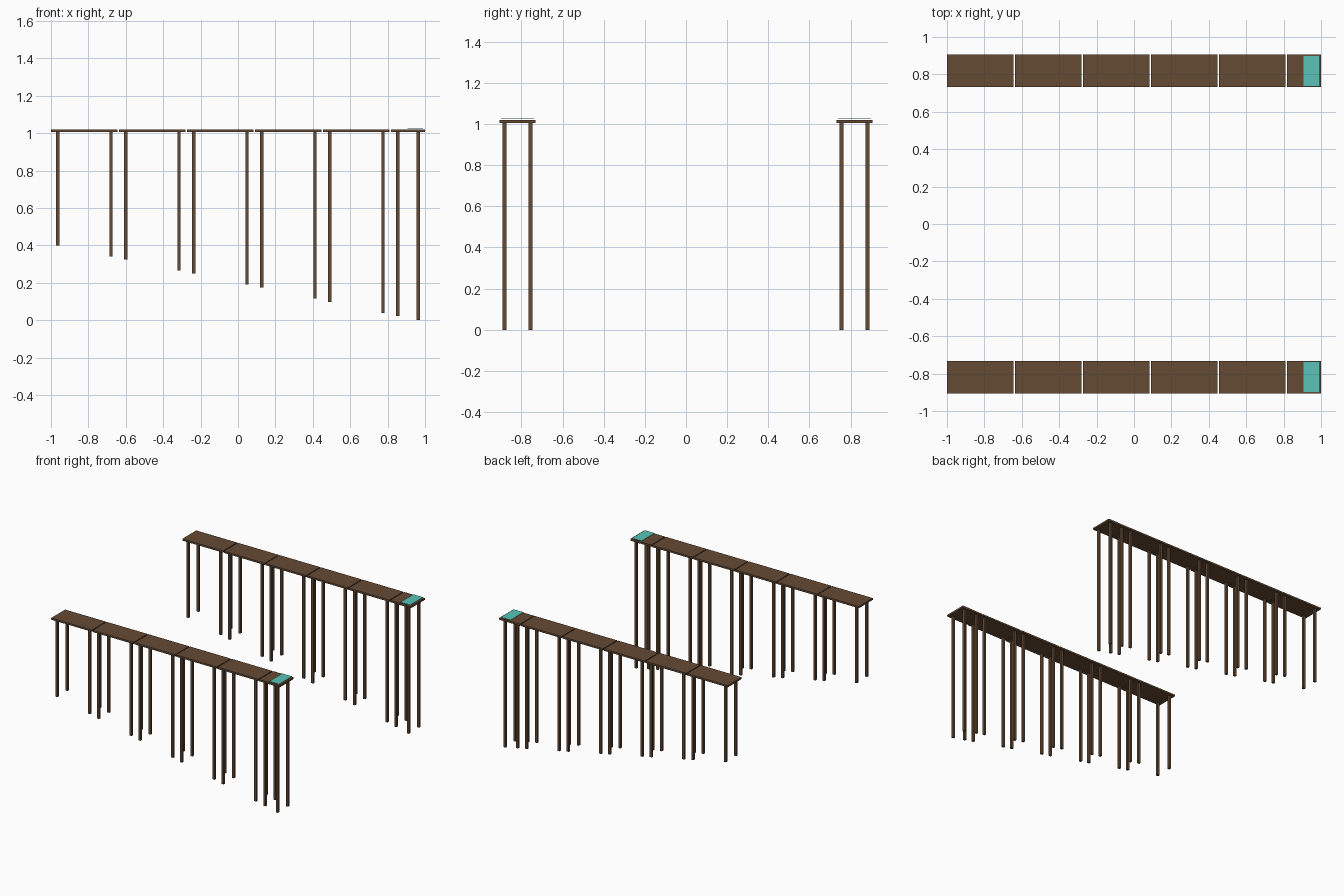
import bpy

if "Cube" in bpy.data.objects:
    bpy.data.objects.remove(bpy.data.objects["Cube"])

def material(name, color):
    m = bpy.data.materials.new(name)
    m.diffuse_color = color
    m.use_nodes = True
    m.node_tree.nodes["Principled BSDF"].inputs["Base Color"].default_value = m.diffuse_color
    return m

WOOD = material("wood", (0.13, 0.07, 0.035, 1))
TEAL = material("teal", (0.1, 0.55, 0.48, 1))

def box(name, x0, x1, y0, y1, z0, z1, mat):
    bpy.ops.mesh.primitive_cube_add(size=1, location=((x0+x1)/2, (y0+y1)/2, (z0+z1)/2))
    o = bpy.context.object
    o.name = name
    o.scale = (x1-x0, y1-y0, z1-z0)
    bpy.ops.object.transform_apply(location=False, rotation=False, scale=True)
    o.data.materials.append(mat)
    return o

PITCH = 2 / 5.5      # five full deck panels and a half one
GAP = 0.007
W = 0.174            # deck width
LEG = 0.009          # leg half thickness
TOP = 1.02

for side in (-1, 1):
    yc = side * 0.819
    for i in range(6):
        # deck panel
        x0 = -1 + i * PITCH
        x1 = min(x0 + PITCH - GAP, 1)
        box("deck_panel", x0, x1, yc - W/2, yc + W/2, TOP - 0.014, TOP, WOOD)
        # posts reaching down to the sloping ground
        for x in (x0 + 0.036, x1 - 0.036):
            foot = max(0, 0.2 * (0.964 - x) / 0.964)
            for dy in (-0.0635, 0.0635):
                box("post", x - LEG, x + LEG, yc + dy - LEG, yc + dy + LEG,
                    foot, TOP - 0.014, WOOD)
    # thin glowing pad lying just above the end panel
    box("end_pad", 0.905, 0.99, yc - 0.08, yc + 0.08, 1.025, 1.027, TEAL)
